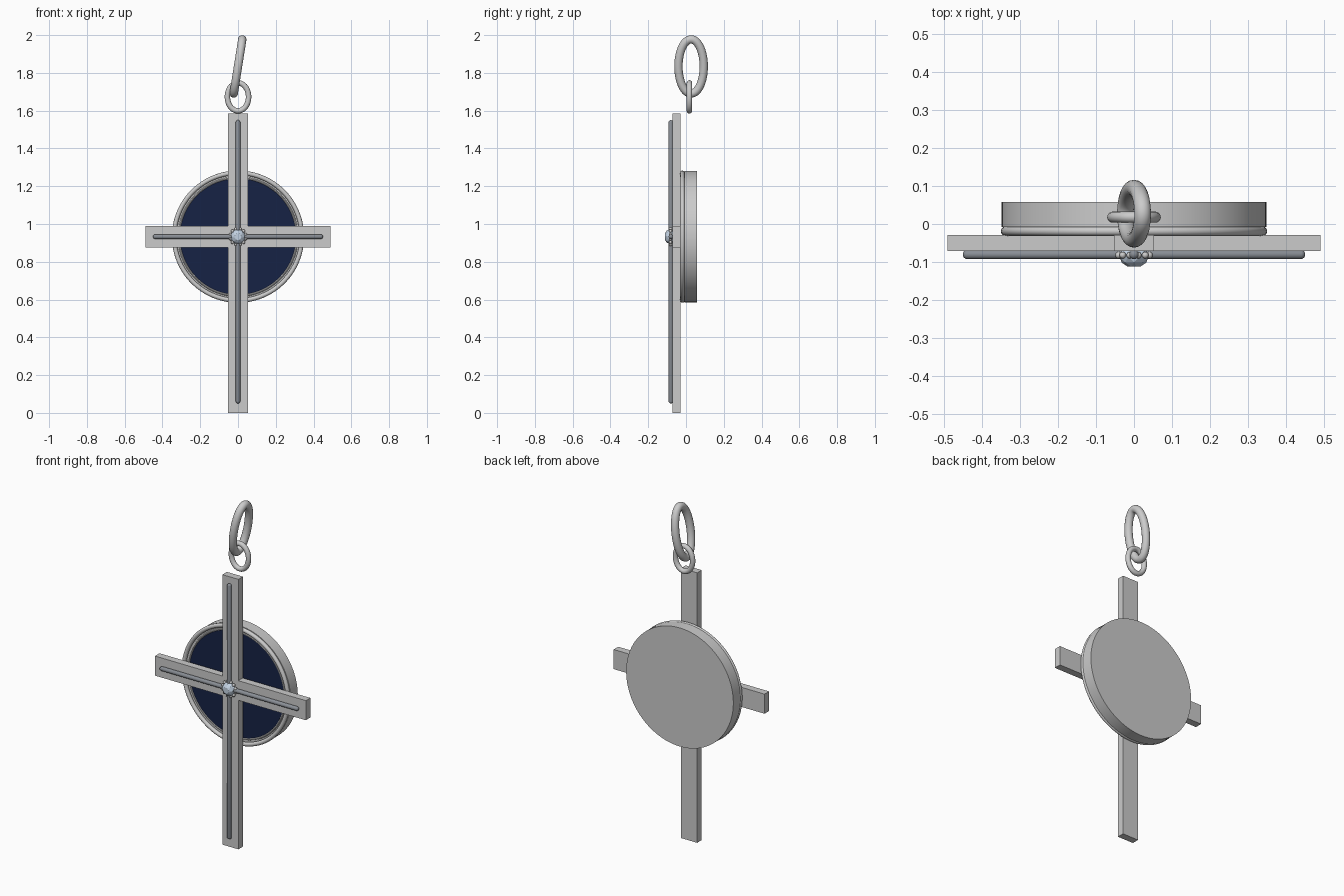
import bpy, bmesh
from math import pi, sin, cos, radians
from mathutils import Matrix, Vector

if "Cube" in bpy.data.objects:
    bpy.data.objects.remove(bpy.data.objects["Cube"])

CZ = 0.933  # height of the crossing and disc centre


def material(name, rgb):
    m = bpy.data.materials.new(name)
    m.diffuse_color = (*rgb, 1)
    m.use_nodes = True
    m.node_tree.nodes["Principled BSDF"].inputs["Base Color"].default_value = m.diffuse_color
    return m


def finish(name, bm, mat=None, smooth=True):
    bmesh.ops.recalc_face_normals(bm, faces=bm.faces)
    me = bpy.data.meshes.new(name)
    bm.to_mesh(me)
    bm.free()
    ob = bpy.data.objects.new(name, me)
    bpy.context.collection.objects.link(ob)
    if mat:
        me.materials.append(mat)
    if smooth:
        bpy.ops.object.select_all(action='DESELECT')
        ob.select_set(True)
        bpy.context.view_layer.objects.active = ob
        bpy.ops.object.shade_smooth_by_angle(angle=radians(35))
    return ob


def disc(name, r, y0, y1, mat=None):
    bm = bmesh.new()
    m = Matrix.Translation((0, (y0 + y1) / 2, CZ)) @ Matrix.Rotation(pi / 2, 4, 'X')
    bmesh.ops.create_cone(bm, cap_ends=True, segments=96, radius1=r, radius2=r,
                          depth=y1 - y0, matrix=m)
    return finish(name, bm, mat)


def ring(name, a, b, tube, matrix, seg=64, sides=16):
    """Round tube swept along an ellipse in the local XZ plane."""
    bm = bmesh.new()
    loops = []
    for i in range(seg):
        t = 2 * pi * i / seg
        c = Vector((a * cos(t), 0, b * sin(t)))
        n = Vector((b * cos(t), 0, a * sin(t))).normalized()
        loops.append([bm.verts.new(matrix @ (c + tube * (n * cos(s) + Vector((0, sin(s), 0)))))
                      for s in (2 * pi * j / sides for j in range(sides))])
    for i in range(seg):
        p, q = loops[i], loops[(i + 1) % seg]
        for j in range(sides):
            k = (j + 1) % sides
            bm.faces.new((p[j], p[k], q[k], q[j]))
    return finish(name, bm)


def rod(name, length, matrix, mat):
    """Capsule along local Z: a sphere with its halves pulled apart."""
    bm = bmesh.new()
    r = 0.0125
    bmesh.ops.create_uvsphere(bm, u_segments=16, v_segments=9, radius=r)
    for v in bm.verts:
        v.co.z += (length / 2 - r) * (1 if v.co.z > 0 else -1)
    bm.transform(matrix)
    return finish(name, bm, mat)


navy = material("navy_enamel", (0.008, 0.016, 0.06))
dark = material("dark_metal", (0.25, 0.27, 0.3))
ice = material("pale_stone", (0.55, 0.65, 0.77))

# round backing plate, enamel inlay and raised rim
disc("backing_disc", 0.348, -0.008, 0.058)
disc("enamel_inlay", 0.307, -0.012, -0.004, navy)
ring("disc_rim", 0.338, 0.338, 0.012, Matrix.Translation((0, -0.019, CZ)), 96, 12)
ring("inner_rim", 0.313, 0.313, 0.006, Matrix.Translation((0, -0.010, CZ)), 96, 8)

# cross: plus-shaped outline extruded backwards
w, h, zb, zt, top = 0.052, 0.49, 0.875, 0.99, 1.585
half = [(w, 0), (w, zb), (h, zb), (h, zt), (w, zt), (w, top)]
outline = half + [(-x, z) for x, z in reversed(half)]
bm = bmesh.new()
face = bm.faces.new([bm.verts.new((x, -0.071, z)) for x, z in outline])
ext = bmesh.ops.extrude_face_region(bm, geom=[face])
bmesh.ops.translate(bm, vec=(0, 0.042, 0),
                    verts=[g for g in ext['geom'] if isinstance(g, bmesh.types.BMVert)])
# the extrude leaves the front face behind only if it is kept
if not face.is_valid or len(bm.faces) < 14:
    bmesh.ops.holes_fill(bm, edges=[e for e in bm.edges if e.is_boundary])
finish("cross", bm, smooth=False)

# raised rods along both arms
rod("upright_rod", 1.5, Matrix.Translation((0, -0.080, 0.80)), dark)
rod("crossbar_rod", 0.9, Matrix.Translation((0, -0.080, CZ)) @ Matrix.Rotation(pi / 2, 4, 'Y'), dark)

# centre stone: faceted dome with a flat table, facing the front
bm = bmesh.new()
levels = [(0.036, -0.071), (0.040, -0.086), (0.033, -0.101), (0.018, -0.112)]
rows = [[bm.verts.new((r * cos(2 * pi * (j + i / 2) / 8), y, CZ + r * sin(2 * pi * (j + i / 2) / 8)))
         for j in range(8)] for i, (r, y) in enumerate(levels)]
for p, q in zip(rows, rows[1:]):
    for j in range(8):
        k = (j + 1) % 8
        bm.faces.new((p[j], p[k], q[j]))
        bm.faces.new((p[k], q[k], q[j]))
bm.faces.new(rows[0])
bm.faces.new(rows[-1])
finish("centre_stone", bm, ice, smooth=False)

# beads gripping the stone
bm = bmesh.new()
for i in range(12):
    t = 2 * pi * (i + 0.5) / 12
    bmesh.ops.create_uvsphere(bm, u_segments=10, v_segments=6, radius=0.009,
                              matrix=Matrix.Translation((0.042 * cos(t), -0.082, CZ + 0.042 * sin(t))))
finish("stone_beads", bm)

# small hanging loop and the tilted bail through it
ring("hanging_loop", 0.056, 0.074, 0.0145, Matrix.Translation((0, 0.018, 1.673)))
ring("bail_ring", 0.067, 0.145, 0.022,
     Matrix.Translation((0.0, 0.027, 1.834)) @ Matrix.Rotation(radians(9), 4, 'Y')
     @ Matrix.Rotation(pi / 2, 4, 'Z'))
